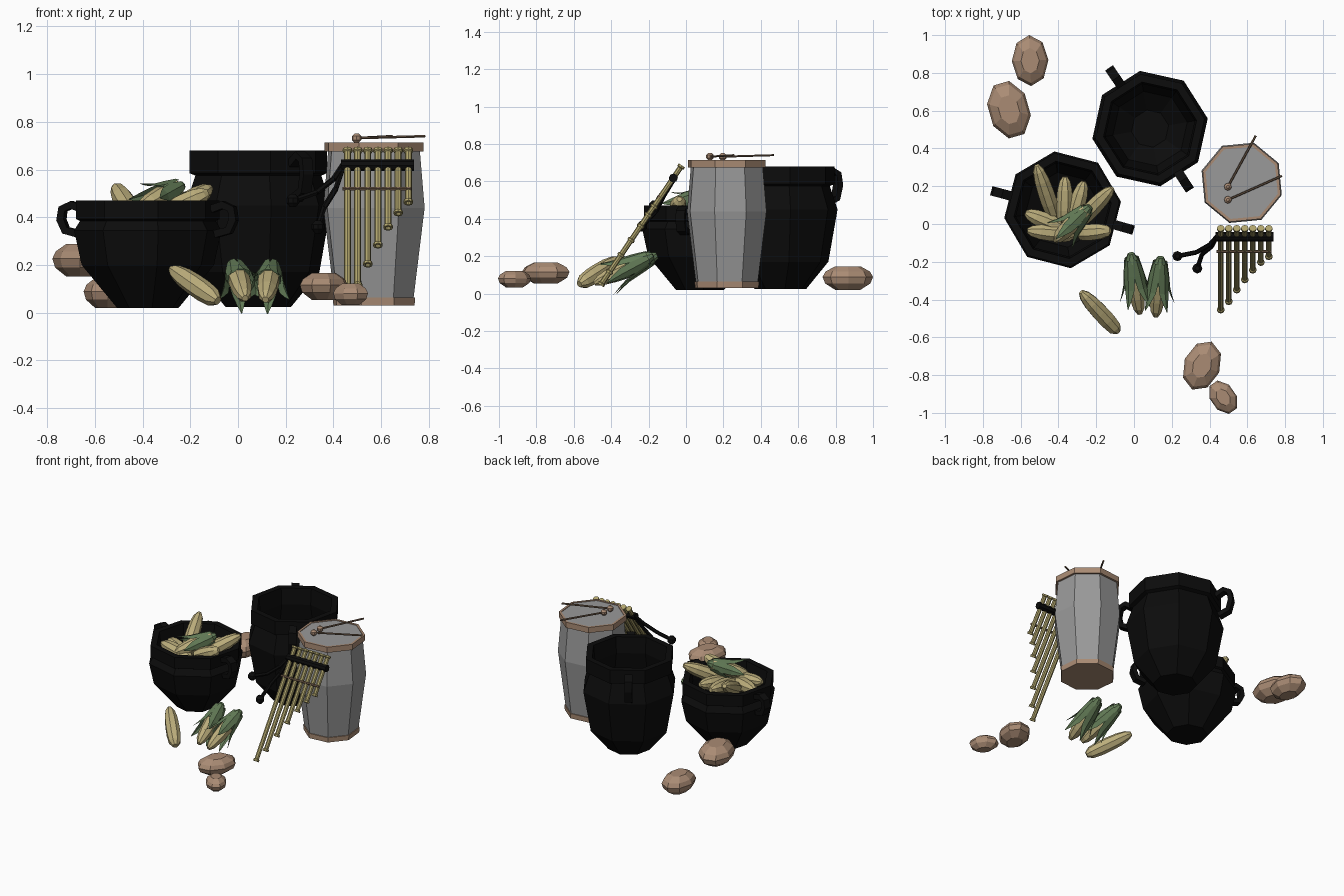
import bpy, bmesh, math
from mathutils import Vector, Matrix

if "Cube" in bpy.data.objects:
    bpy.data.objects.remove(bpy.data.objects["Cube"])


def mat(name, r, g, b):
    m = bpy.data.materials.new(name)
    m.diffuse_color = (r, g, b, 1)
    m.use_nodes = True
    m.node_tree.nodes["Principled BSDF"].inputs["Base Color"].default_value = m.diffuse_color
    return m


BLACK = mat("black_clay", .0035, .0035, .0035)
TAN = mat("tan_wood_and_stone", .40, .26, .175)
GREY = mat("grey_skin", .32, .32, .32)
CORN = mat("corn_yellow", .50, .42, .20)
GREEN = mat("husk_green", .125, .20, .095)
REED = mat("reed_olive", .43, .37, .15)
BROWN = mat("stick_brown", .17, .11, .07)


def finish(name, bm, material, matrix=Matrix(), normals=True):
    if normals:
        bmesh.ops.recalc_face_normals(bm, faces=bm.faces)
    me = bpy.data.meshes.new(name)
    bm.to_mesh(me)
    bm.free()
    me.materials.append(material)
    ob = bpy.data.objects.new(name, me)
    ob.matrix_world = matrix
    bpy.context.collection.objects.link(ob)
    return ob


def lathe(name, profile, n, material, matrix=Matrix(), phase=0.0):
    """Turn a (radius, height) profile, closed by a flat cap at each end."""
    bm = bmesh.new()
    rings = []
    for r, z in profile:
        rings.append([bm.verts.new((r * math.cos(a), r * math.sin(a), z))
                      for a in (math.radians(phase) + i * math.tau / n for i in range(n))])
    for a, b in zip(rings, rings[1:]):
        for i in range(n):
            j = (i + 1) % n
            bm.faces.new((a[i], a[j], b[j], b[i]))
    bm.faces.new(rings[0])
    bm.faces.new(rings[-1])
    return finish(name, bm, material, matrix)


def along(a, b):
    """Matrix placing local z along a->b, starting at a; also the length."""
    a, b = Vector(a), Vector(b)
    d = b - a
    return Matrix.Translation(a) @ d.to_track_quat('Z', 'Y').to_matrix().to_4x4(), d.length


def rod(name, a, b, r, material, n=6):
    m, length = along(a, b)
    return lathe(name, [(r, 0), (r, length)], n, material, m)


def at(x, y, z=0, deg=0):
    return Matrix.Translation((x, y, z)) @ Matrix.Rotation(math.radians(deg), 4, 'Z')


def handle(name, path, width, thick, material, matrix):
    """Flat strap following an (outward, up) path."""
    bm = bmesh.new()
    secs = []
    for i, p in enumerate(path):
        p = Vector(p)
        t = Vector(path[min(i + 1, len(path) - 1)]) - Vector(path[max(i - 1, 0)])
        nrm = Vector((-t.y, t.x)).normalized() * thick / 2
        secs.append([bm.verts.new((p.x + s * nrm.x, w * width / 2, p.y + s * nrm.y))
                     for s, w in ((1, -1), (1, 1), (-1, 1), (-1, -1))])
    for a, b in zip(secs, secs[1:]):
        for i in range(4):
            j = (i + 1) % 4
            bm.faces.new((a[i], a[j], b[j], b[i]))
    bm.faces.new(secs[0])
    bm.faces.new(secs[-1])
    finish(name, bm, material, matrix)


# Pots with hollow insides and strap handles
lathe("large_pot", [(.14, .025), (.26, .17), (.31, .45), (.268, .575), (.293, .585), (.293, .68),
                    (.25, .68), (.24, .57), (.27, .43), (.2, .15), (.1, .08)],
      8, BLACK, at(.085, .505), 10)
lathe("small_pot", [(.13, .02), (.28, .2), (.312, .345), (.287, .385), (.303, .392), (.303, .47),
                    (.26, .47), (.25, .39), (.265, .3), (.2, .12), (.1, .06)],
      8, BLACK, at(-.378, .075), 8)
for side, deg in (("back", 124), ("front", -57)):
    handle("large_pot_handle_" + side,
           [(.27, .625), (.325, .66), (.362, .64), (.372, .58), (.355, .51), (.29, .48)],
           .05, .032, BLACK, at(.085, .505, 0, deg))
for side, deg in (("left", 165), ("right", -16)):
    handle("small_pot_handle_" + side,
           [(.28, .435), (.33, .452), (.368, .435), (.375, .39), (.355, .345), (.295, .33)],
           .05, .032, BLACK, at(-.378, .075, 0, deg))

# Drum: barrel, two hoops, skin
drum = at(.57, .218)
lathe("drum_body", [(.172, .05), (.222, .44), (.2, .69)], 8, GREY, drum, 28)
lathe("drum_top_hoop", [(.2, .675), (.216, .675), (.216, .714), (.2, .714), (.2, .68)],
      8, TAN, drum, 28)
lathe("drum_bottom_hoop", [(.178, .03), (.18, .064), (.165, .064)], 8, TAN, drum, 28)
lathe("drum_skin", [(.2, .68), (.2, .71)], 8, GREY, drum, 28)

# Drumsticks with round heads
for i, (a, b) in enumerate((((.497, .197, .732), (.645, .468, .74)),
                            ((.497, .128, .732), (.783, .255, .74)))):
    rod(f"drumstick_{i}", a, b, .006, BROWN)
    lathe(f"drumstick_head_{i}", [(.008, -.02), (.02, -.008), (.02, .008), (.008, .02)],
          8, TAN, Matrix.Translation(a))


# Pan flute: seven leaning reeds with flared ends
def flute_y(z):
    return -.022 - .68 * (.685 - z)


for i, zb in enumerate((.045, .11, .2, .28, .355, .415, .46)):
    x = .459 + i * .0425
    m, L = along((x, flute_y(.685), .685), (x, flute_y(zb), zb))
    lathe(f"flute_reed_{i}",
          [(.02, 0), (.02, .012), (.0145, .016), (.0145, L - .016), (.02, L - .012), (.02, L),
           (.011, L), (.011, L - .02)], 8, REED, m)
rod("flute_binding", (.432, flute_y(.618), .618), (.738, flute_y(.618), .618), .024, BLACK, 8)
rod("flute_crossbar", (.437, flute_y(.52) - .012, .52), (.728, flute_y(.52) - .012, .52),
    .008, BROWN)

# Hanging cords with beads
for i, pts in enumerate((((.44, -.065, .62), (.40, -.11, .56), (.33, -.15, .505), (.23, -.17, .47)),
                         ((.44, -.065, .61), (.41, -.12, .52), (.36, -.16, .44), (.335, -.235, .36)))):
    for k, (a, b) in enumerate(zip(pts, pts[1:])):
        rod(f"cord_{i}_{k}", a, b, .012, BLACK)
    lathe(f"cord_bead_{i}", [(.012, -.027), (.027, -.01), (.027, .01), (.012, .027)],
          8, BLACK, Matrix.Translation(pts[-1]))


# Corn
def cob(name, a, b, r=.046):
    m, L = along(a, b)
    prof = [(.4, 0), (.85, .1), (1, .3), (1, .5), (.92, .72), (.68, .9), (.3, 1)]
    lathe(name, [(r * p, L * t) for p, t in prof], 8, CORN, m, 22.5)


def husk(name, a, b, spin=0):
    """Green sleeve round the stem end plus five leaves flaring away from the cob."""
    m, L = along(a, b)
    lathe(name + "_sleeve", [(.018, -.01), (.042, .04), (.052, L * .3), (.051, L * .42)],
          8, GREEN, m, 22.5)
    bm = bmesh.new()
    for k in range(5):
        ang = math.radians(spin) + k * math.tau / 5
        out = Vector((math.cos(ang), math.sin(ang), 0))
        tan = Vector((-out.y, out.x, 0))
        rows = []
        for t, r, w in ((.05, .04, .018), (.3, .056, .034), (.52, .068, .03), (.68, .085, .016),
                        (.8, .10, .002)):
            c = out * r + Vector((0, 0, L * t))
            rows.append([bm.verts.new(c - tan * w - out * w * .35), bm.verts.new(c),
                         bm.verts.new(c + tan * w - out * w * .35)])
        for p, q in zip(rows, rows[1:]):
            for j in range(2):
                bm.faces.new((p[j], p[j + 1], q[j + 1], q[j]))
    finish(name + "_leaves", bm, GREEN, m, False)


cobs = [((-.42, .03, .38), (-.515, .31, .53)), ((-.37, 0, .40), (-.365, .25, .44)),
        ((-.33, 0, .40), (-.265, .225, .44)), ((-.3, 0, .40), (-.115, .19, .525)),
        ((-.38, -.02, .40), (-.575, .06, .42)), ((-.32, -.06, .40), (-.565, -.035, .44)),
        ((-.3, -.05, .42), (-.125, -.035, .505)), ((-.085, -.57, .05), (-.28, -.36, .185))]
for i, (a, b) in enumerate(cobs):
    cob(f"corn_cob_{i}", a, b)
for i, (a, b, s) in enumerate((((-.24, .085, .53), (-.42, -.09, .43), 20),
                               ((-.015, -.165, .20), (.03, -.475, .06), 54),
                               ((.14, -.185, .20), (.115, -.49, .055), 54))):
    cob(f"husked_cob_{i}", a, b)
    husk(f"husk_{i}", a, b, s)

# Faceted stones: centre, long-axis angle, half sizes
for i, (c, deg, s) in enumerate((((-.55, .865, .083), 92, (.135, .097, .063)),
                                 ((-.662, .605, .22), 106, (.158, .112, .068)),
                                 ((.36, -.75, .11), 68, (.137, .098, .056)),
                                 ((.472, -.917, .077), 125, (.097, .068, .045)))):
    lathe(f"stone_{i}", [(.5, -1), (.9, -.45), (1, .1), (.88, .55), (.5, 1)], 8, TAN,
          at(*c, deg) @ Matrix.Diagonal((*s, 1)), 22.5 * (i % 2))
